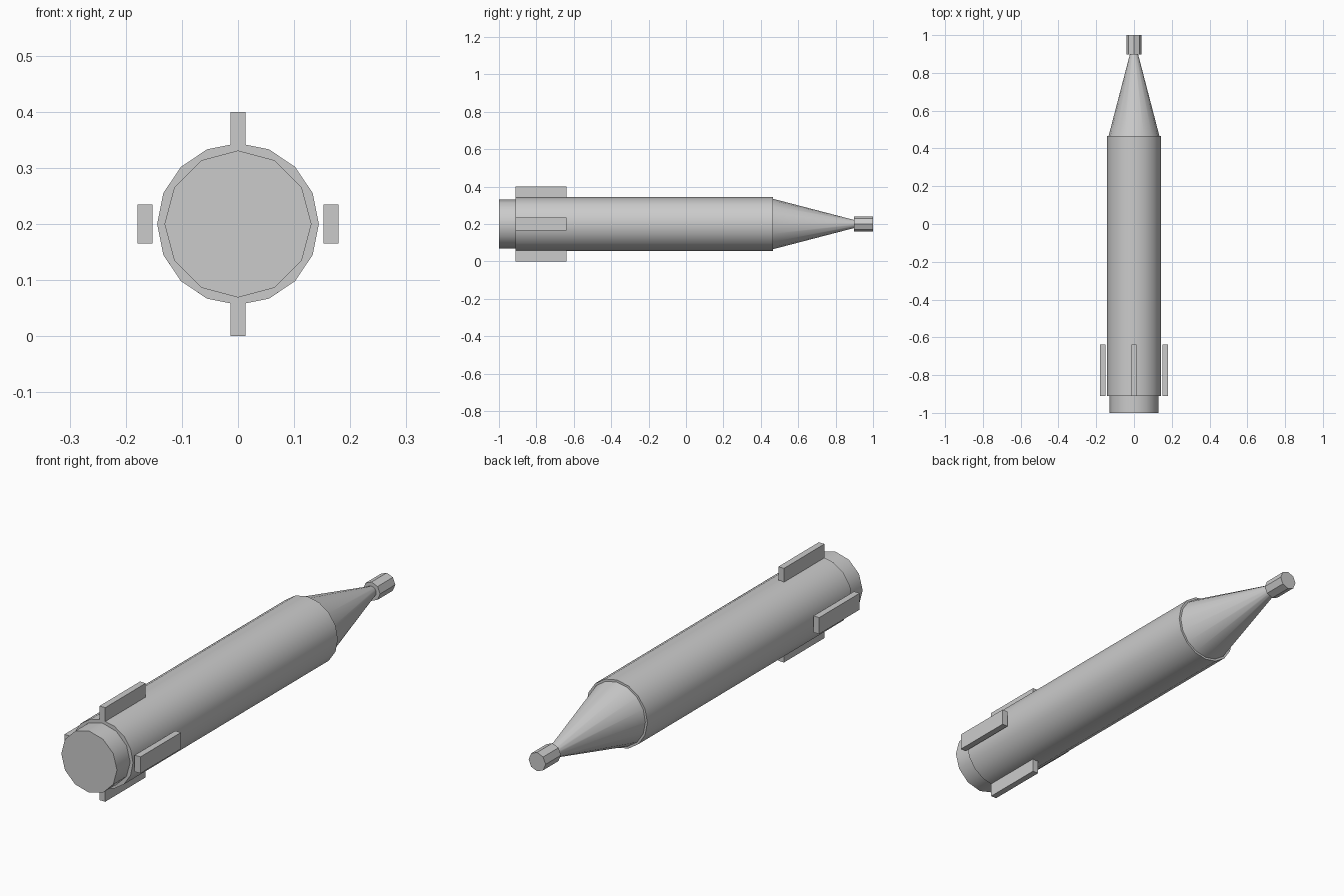
import bpy, math

if "Cube" in bpy.data.objects:
    bpy.data.objects.remove(bpy.data.objects["Cube"])

AXIS_Z = 0.2  # height of the centre line


def tube(name, sides, r_back, r_front, y0, y1):
    """Capped cylinder or cone frustum lying along y."""
    # rotating -90 degrees about x turns local +z into +y
    bpy.ops.mesh.primitive_cone_add(
        vertices=sides, radius1=r_back, radius2=r_front, depth=y1 - y0,
        location=(0, (y0 + y1) / 2, AXIS_Z), rotation=(-math.pi / 2, 0, 0))
    ob = bpy.context.object
    ob.name = name
    bpy.ops.object.shade_smooth_by_angle(angle=math.radians(35))
    return ob


def fin(name, x, z):
    """Upright rectangular fin near the tail."""
    bpy.ops.mesh.primitive_cube_add(size=1, location=(x, -0.775, z))
    ob = bpy.context.object
    ob.name = name
    ob.scale = (0.027, 0.272, 0.07)
    return ob


# Body, tail and nose
tube("tail_plug", 12, 0.131, 0.131, -1.0, -0.905)
tube("main_body", 16, 0.144, 0.144, -0.911, 0.465)
tube("nose_cone", 16, 0.136, 0.02, 0.46, 0.905)
tube("nose_tip", 8, 0.04, 0.04, 0.897, 1.0)

# Four fins: top, bottom and the two sides
fin("top_fin", 0, 0.365)
fin("bottom_fin", 0, 0.035)
fin("right_fin", 0.1655, AXIS_Z)
fin("left_fin", -0.1655, AXIS_Z)
